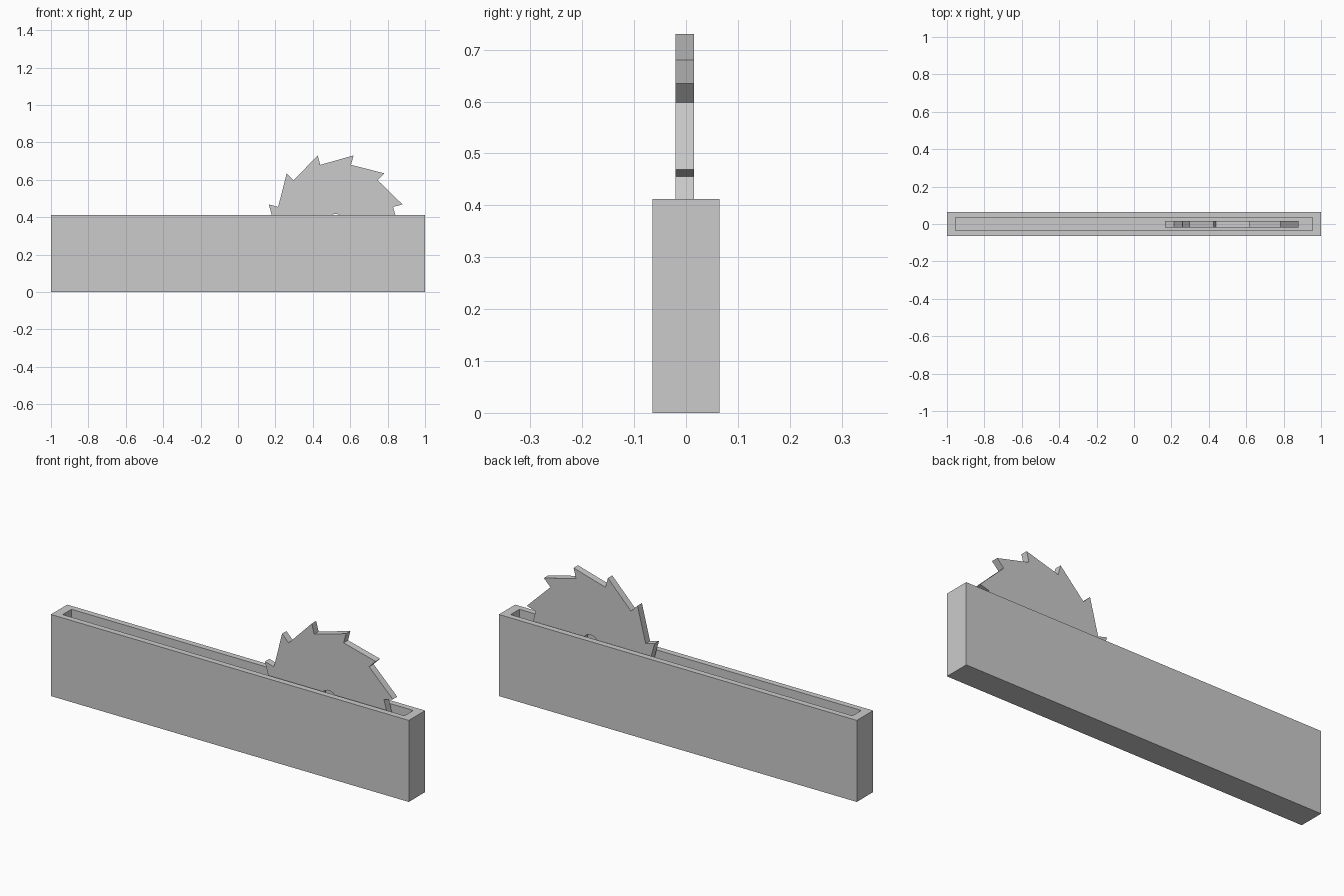
import bpy, bmesh, math
from mathutils import Vector

if "Cube" in bpy.data.objects:
    bpy.data.objects.remove(bpy.data.objects["Cube"])

# Long housing with a deep open slot in its top
HX, HY, HZ = 1.0, 0.065, 0.412
SX, SY, FLOOR = 0.955, 0.035, 0.01

def ring(bm, hx, hy, z):
    return [bm.verts.new((sx * hx, sy * hy, z)) for sx, sy in ((-1, -1), (1, -1), (1, 1), (-1, 1))]

bm = bmesh.new()
rings = [ring(bm, HX, HY, 0), ring(bm, HX, HY, HZ), ring(bm, SX, SY, HZ), ring(bm, SX, SY, FLOOR)]
for a, b in zip(rings, rings[1:]):
    for i in range(4):
        j = (i + 1) % 4
        bm.faces.new((a[i], a[j], b[j], b[i]))
bm.faces.new(rings[0][::-1])
bm.faces.new(rings[-1])
bmesh.ops.recalc_face_normals(bm, faces=bm.faces)
mesh = bpy.data.meshes.new("slotted_housing")
bm.to_mesh(mesh)
bm.free()
bpy.context.collection.objects.link(bpy.data.objects.new("slotted_housing", mesh))

# Circular saw blade: 12 teeth with radial front edges, and an axle hole
TEETH, R_TIP, R_ROOT, R_HOLE = 12, 0.37, 0.318, 0.045

def polar(r, deg):
    return (r * math.cos(math.radians(deg)), r * math.sin(math.radians(deg)))

outline = []
for k in range(TEETH):
    angle = 15 - 360 / TEETH * k
    outline += [polar(R_TIP, angle), polar(R_ROOT, angle)]
hole = [polar(R_HOLE, 360 / 16 * (i + 0.5)) for i in range(16)]

curve = bpy.data.curves.new("saw_blade", 'CURVE')
curve.dimensions = '2D'
curve.fill_mode = 'BOTH'
curve.extrude = 0.0175
for pts in (outline, hole):
    s = curve.splines.new('POLY')
    s.points.add(len(pts) - 1)
    for p, (x, y) in zip(s.points, pts):
        p.co = (x, y, 0, 1)
    s.use_cyclic_u = True
    s.use_smooth = False
blade = bpy.data.objects.new("saw_blade", curve)
bpy.context.collection.objects.link(blade)
blade.location = Vector((0.522, -0.0025, 0.373))
blade.rotation_euler = (math.pi / 2, 0, 0)
bpy.context.view_layer.objects.active = blade
blade.select_set(True)
bpy.ops.object.convert(target='MESH')
bpy.ops.object.shade_flat()
